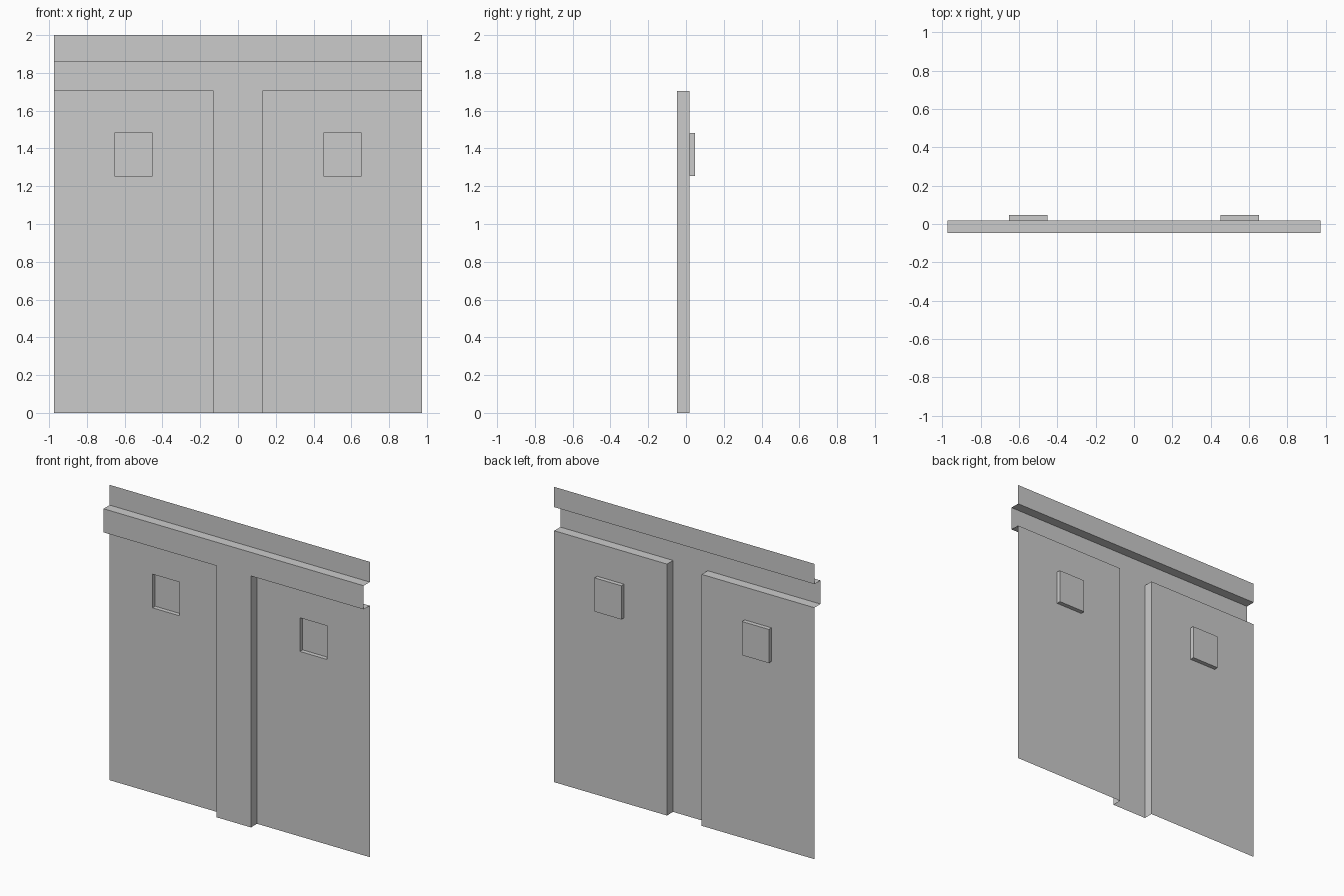
import bpy, bmesh
from mathutils import Vector

if "Cube" in bpy.data.objects:
    bpy.data.objects.remove(bpy.data.objects["Cube"])

W, POST = 0.975, 0.13                 # half widths of wall and post
YF, YB, YP = -0.047, 0.018, 0.047     # front, panel and pocket depths
Z_BAND, Z_LEDGE, Z_TOP = 1.703, 1.863, 2.0


def finish(name, bm):
    bmesh.ops.remove_doubles(bm, verts=bm.verts, dist=1e-5)
    mesh = bpy.data.meshes.new(name)
    bm.to_mesh(mesh)
    bm.free()
    obj = bpy.data.objects.new(name, mesh)
    bpy.context.collection.objects.link(obj)
    return obj


def sweep(bm, profile, offset):
    """Sweep an open profile along a straight offset; returns the faces."""
    offset = Vector(offset)
    a = [bm.verts.new(p) for p in profile]
    b = [bm.verts.new(Vector(p) + offset) for p in profile]
    return [bm.faces.new((a[i], a[i + 1], b[i + 1], b[i]))
            for i in range(len(profile) - 1)]


# Header: back strip, ledge and projecting band
bm = bmesh.new()
sweep(bm, [(-W, YB, Z_TOP), (-W, YB, Z_LEDGE), (-W, YF, Z_LEDGE), (-W, YF, Z_BAND)],
      (2 * W, 0, 0))
finish("header_band", bm)

# Centre post, open at the back
bm = bmesh.new()
sweep(bm, [(-POST, YB, 0), (-POST, YF, 0), (POST, YF, 0), (POST, YB, 0)], (0, 0, Z_BAND))
finish("centre_post", bm)

# Recessed side panel with a soffit and a small square pocket, mirrored
bm = bmesh.new()
xs = [POST, 0.452, 0.653, W]
zs = [Z_BAND, 1.481, 1.253, 0]
for i in range(3):
    faces = sweep(bm, [(xs[i], YF, Z_BAND)] + [(xs[i], YB, z) for z in zs],
                  (xs[i + 1] - xs[i], 0, 0))
    if i == 1:
        pocket = faces[2]
bmesh.ops.remove_doubles(bm, verts=bm.verts, dist=1e-5)
ret = bmesh.ops.extrude_discrete_faces(bm, faces=[pocket])
bmesh.ops.translate(bm, verts=ret["faces"][0].verts, vec=(0, YP - YB, 0))
panel = finish("side_panels", bm)
mirror = panel.modifiers.new("mirror", 'MIRROR')
mirror.use_mirror_merge = False
